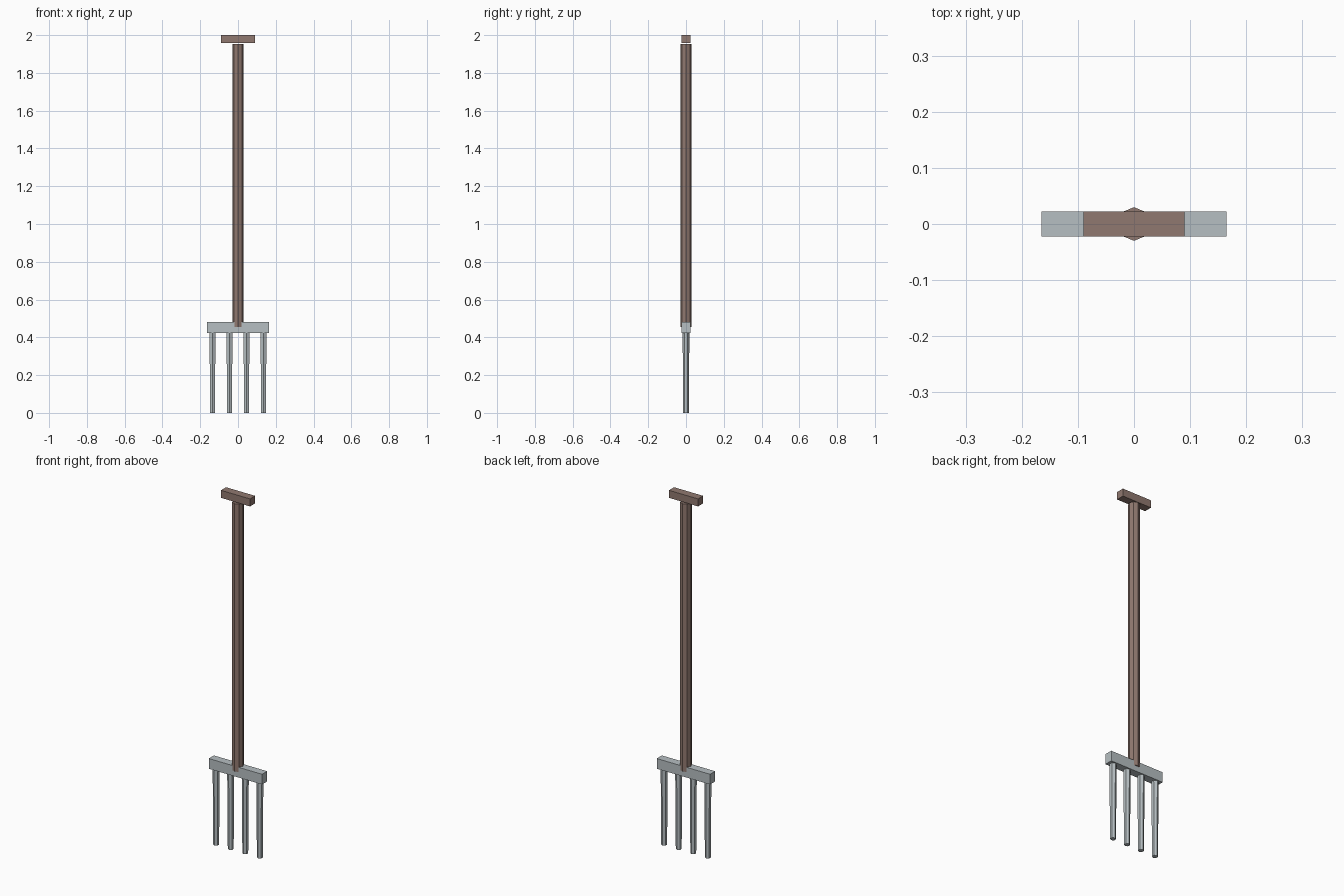
import bpy

if "Cube" in bpy.data.objects:
    bpy.data.objects.remove(bpy.data.objects["Cube"])


def material(name, rgb):
    m = bpy.data.materials.new(name)
    m.diffuse_color = (*rgb, 1)
    m.use_nodes = True
    m.node_tree.nodes["Principled BSDF"].inputs["Base Color"].default_value = m.diffuse_color
    return m


wood = material("wood", (0.28, 0.19, 0.16))
steel = material("steel", (0.47, 0.52, 0.54))


def finish(name, mat):
    o = bpy.context.object
    o.name = name
    o.data.materials.append(mat)


def box(name, size, z, mat):
    bpy.ops.mesh.primitive_cube_add(size=1, location=(0, 0, z))
    bpy.context.object.scale = size
    bpy.ops.object.transform_apply(location=False, rotation=False, scale=True)
    finish(name, mat)


def rod(name, sides, r_bottom, r_top, x, z0, z1, mat):
    bpy.ops.mesh.primitive_cone_add(vertices=sides, radius1=r_bottom, radius2=r_top,
                                    depth=z1 - z0, location=(x, 0, (z0 + z1) / 2))
    finish(name, mat)


# Wooden shaft and grip
rod("shaft", 8, 0.03, 0.03, 0, 0.455, 1.952, wood)
box("grip", (0.18, 0.045, 0.042), 1.979, wood)

# Steel head bar with four tapered tines
box("head_bar", (0.33, 0.045, 0.057), 0.4525, steel)
for i in range(4):
    rod(f"tine_{i + 1}", 6, 0.015, 0.018, -0.135 + 0.09 * i, 0, 0.43, steel)
